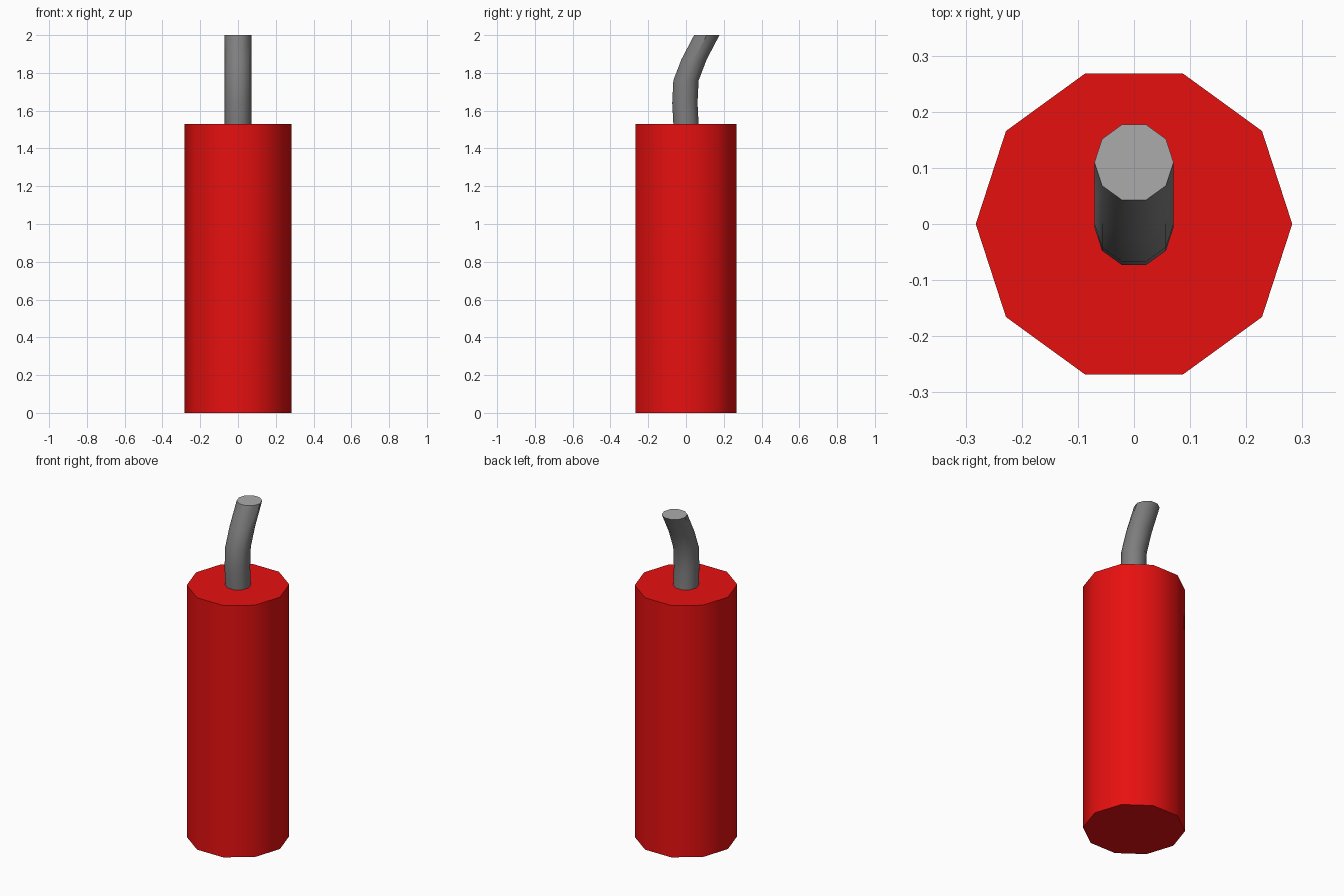
import bpy
import bmesh
import math

cube = bpy.data.objects.get("Cube")
if cube:
    bpy.data.objects.remove(cube, do_unlink=True)

SIDES = 10


def material(name, color):
    mat = bpy.data.materials.new(name)
    mat.use_nodes = True
    mat.diffuse_color = (*color, 1)
    mat.node_tree.nodes["Principled BSDF"].inputs["Base Color"].default_value = (*color, 1)
    return mat


def swept_tube(name, radius, path, mats):
    """Stack level rings along (y, z) path points; the top cap uses the last material."""
    bm = bmesh.new()
    rings = []
    for y, z in path:
        angles = [math.tau * i / SIDES for i in range(SIDES)]
        rings.append([bm.verts.new((radius * math.cos(a), y + radius * math.sin(a), z))
                      for a in angles])
    for low, high in zip(rings, rings[1:]):
        for i in range(SIDES):
            j = (i + 1) % SIDES
            bm.faces.new((low[i], low[j], high[j], high[i]))
    bm.faces.new(rings[0][::-1])
    bm.faces.new(rings[-1]).material_index = len(mats) - 1
    mesh = bpy.data.meshes.new(name)
    bm.to_mesh(mesh)
    bm.free()
    for mat in mats:
        mesh.materials.append(mat)
    obj = bpy.data.objects.new(name, mesh)
    bpy.context.collection.objects.link(obj)
    bpy.ops.object.select_all(action="DESELECT")
    obj.select_set(True)
    bpy.context.view_layer.objects.active = obj
    bpy.ops.object.shade_smooth_by_angle(angle=math.radians(40))
    return obj


red = material("red", (0.8, 0.005, 0.005))
dark_grey = material("dark grey", (0.21, 0.21, 0.21))
light_grey = material("light grey", (0.41, 0.41, 0.41))

# Red cylindrical body
swept_tube("body", 0.282, [(0, 0), (0, 1.53)], [red])

# Bent fuse with a paler cut end
swept_tube("fuse", 0.0705,
           [(0, 1.53), (-0.006, 1.64), (0, 1.76), (0.042, 1.87), (0.11, 2)],
           [dark_grey, light_grey])
